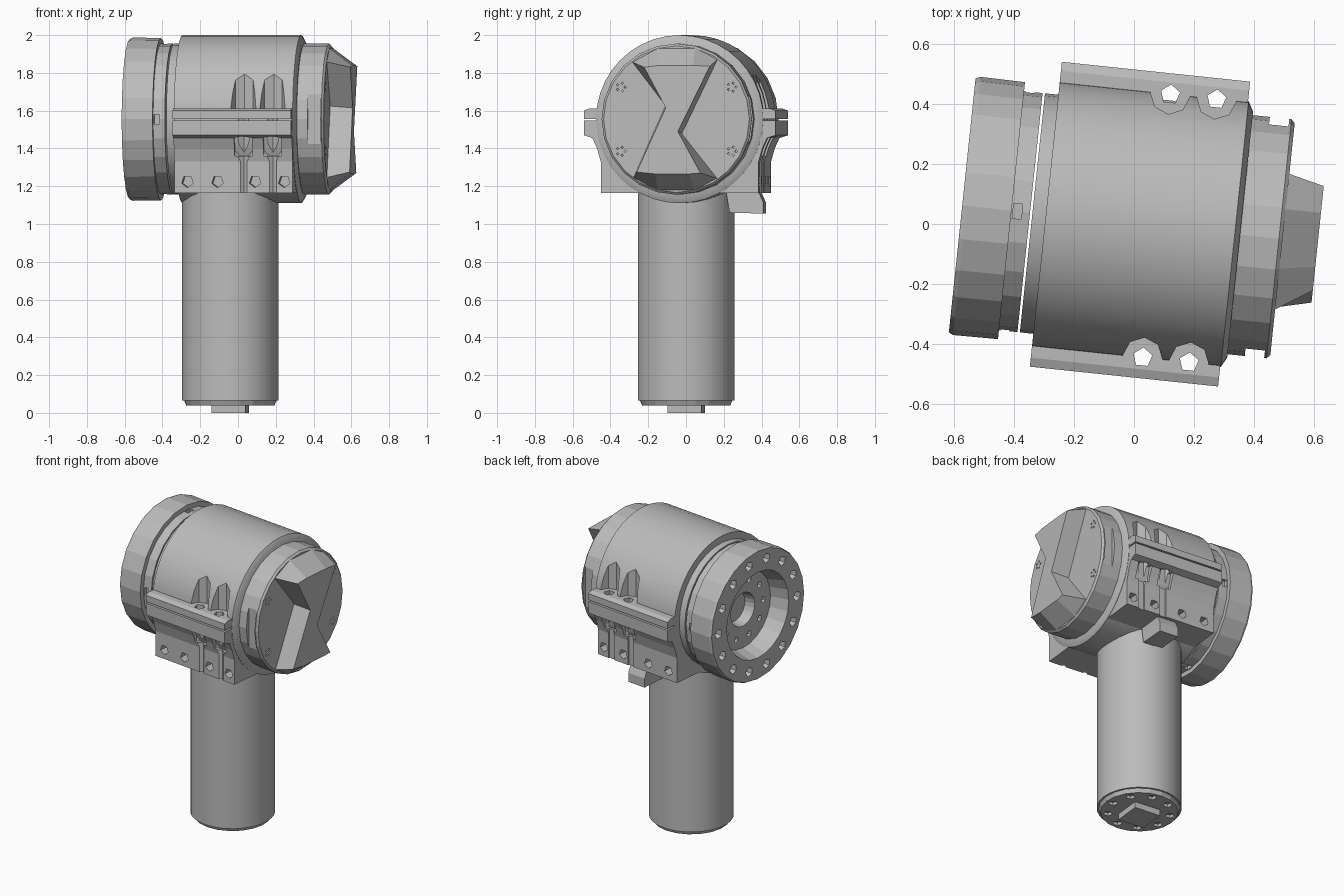
import bpy, bmesh
from math import sin, cos, pi, radians
from mathutils import Matrix, Vector

cube = bpy.data.objects.get("Cube")
if cube:
    bpy.data.objects.remove(cube, do_unlink=True)

ZC = 1.555                      # height of the drum axis
X, Y, Z = Vector((1, 0, 0)), Vector((0, 1, 0)), Vector((0, 0, 1))
PLACE = Matrix.Translation((0.015, 0, 0)) @ Matrix.Rotation(radians(-6), 4, 'Z')

grey = bpy.data.materials.new("machined_grey")
grey.use_nodes = True
grey.diffuse_color = (0.5, 0.5, 0.5, 1)
grey.node_tree.nodes["Principled BSDF"].inputs["Base Color"].default_value = (0.5, 0.5, 0.5, 1)
parts = []


def finish(name, bm, smooth=False, cutter=False):
    bmesh.ops.recalc_face_normals(bm, faces=bm.faces)
    me = bpy.data.meshes.new(name)
    bm.to_mesh(me)
    bm.free()
    ob = bpy.data.objects.new(name, me)
    bpy.context.collection.objects.link(ob)
    if not cutter:
        me.materials.append(grey)
        parts.append((ob, smooth))
    return ob


def add_cyl(bm, centre, axis, r, depth, seg, r2=None):
    m = Matrix.Translation(centre) @ Z.rotation_difference(axis).to_matrix().to_4x4()
    bmesh.ops.create_cone(bm, cap_ends=True, segments=seg, radius1=r,
                          radius2=r if r2 is None else r2, depth=depth, matrix=m)


def add_box(bm, centre, size):
    m = Matrix.Translation(centre) @ Matrix.Diagonal((*size, 1))
    bmesh.ops.create_cube(bm, size=1, matrix=m)


def lathe(name, profile, seg, smooth):
    """Revolve (distance along axis, radius) points round the drum axis."""
    bm = bmesh.new()
    vs = [bm.verts.new((u, 0, ZC + r)) for u, r in profile]
    es = [bm.edges.new(p) for p in zip(vs, vs[1:])]
    bmesh.ops.spin(bm, geom=vs + es, cent=(0, 0, ZC), axis=X, angle=2 * pi,
                   steps=seg, use_duplicate=False)
    bmesh.ops.remove_doubles(bm, verts=bm.verts, dist=0.0005)
    return finish(name, bm, smooth)


def loft(name, a, b, u0, u1, smooth=False):
    """Join two matching (across, height) outlines at u0 and u1."""
    bm = bmesh.new()
    ra = [bm.verts.new((u0, *p)) for p in a]
    rb = [bm.verts.new((u1, *p)) for p in b]
    bm.faces.new(ra)
    bm.faces.new(rb)
    for i in range(len(a)):
        j = (i + 1) % len(a)
        bm.faces.new((ra[i], ra[j], rb[j], rb[i]))
    return finish(name, bm, smooth)


def cut(ob, bm):
    tool = finish(ob.name + "_cutter", bm, cutter=True)
    tool.hide_render = True
    mod = ob.modifiers.new("cut", 'BOOLEAN')
    mod.operation, mod.solver, mod.object, mod.use_self = 'DIFFERENCE', 'EXACT', tool, True
    dg = bpy.context.evaluated_depsgraph_get()
    me = bpy.data.meshes.new_from_object(ob.evaluated_get(dg))
    ob.modifiers.clear()
    ob.data = me
    bpy.data.objects.remove(tool, do_unlink=True)


def around(count, r):
    return [(r * cos(2 * pi * i / count), r * sin(2 * pi * i / count)) for i in range(count)]


def ear_bolts(bm, r, z0, z1, seg):
    for u in (0.06, 0.215):
        for s in (-1, 1):
            add_cyl(bm, (u, s * 0.44, (z0 + z1) / 2), Z, r, z1 - z0, seg)


# Main drum with bolt pockets above the clamp ears
drum = lathe("drum_body", [(-0.31, 0), (-0.31, 0.445), (0.322, 0.445), (0.34, 0.412),
                           (0.34, 0)], 40, True)
bm = bmesh.new()
ear_bolts(bm, 0.066, 1.61, 1.8, 8)
ear_bolts(bm, 0.033, 1.2, 1.7, 5)
cut(drum, bm)

# Lower housing with mounting pads and lower ears
half = [(0.42, 1.165), (0.42, 1.33), (0.44, 1.4), (0.465, 1.455), (0.51, 1.47), (0.51, 1.547)]
outline = half + [(-v, z) for v, z in reversed(half)]
housing = loft("lower_clamp", outline, outline, -0.31, 0.32)
bm = bmesh.new()
ear_bolts(bm, 0.033, 1.1, 1.7, 5)
ear_bolts(bm, 0.055, 1.36, 1.462, 6)
for u in (-0.24, -0.08, 0.12, 0.275):
    for s in (-1, 1):
        add_cyl(bm, (u, s * 0.42, 1.225), Y, 0.032, 0.12, 5)
cut(housing, bm)

# Upper ears
for side, s in (("left", 1), ("right", -1)):
    ear = [(s * v, z) for v, z in ((0.4, 1.557), (0.51, 1.557), (0.51, 1.6),
                                   (0.48, 1.612), (0.4, 1.612))]
    ob = loft(f"upper_ear_{side}", ear, ear, -0.31, 0.32)
    bm = bmesh.new()
    ear_bolts(bm, 0.033, 1.4, 1.8, 5)
    cut(ob, bm)

# Spacer ring and end flange with bore
lathe("spacer_ring", [(-0.355, 0), (-0.355, 0.4), (-0.3, 0.4), (-0.3, 0)], 32, True)
flange = lathe("end_flange", [(-0.363, 0), (-0.363, 0.4), (-0.425, 0.4), (-0.425, 0.43),
                              (-0.575, 0.432), (-0.59, 0.425), (-0.59, 0.285), (-0.47, 0.255),
                              (-0.47, 0.11), (-0.4, 0.1), (-0.4, 0)], 24, False)
bm = bmesh.new()
for v, w in around(14, 0.36):
    add_cyl(bm, (-0.58, v, ZC + w), X, 0.045, 0.09, 5, 0.012)
for v, w in around(10, 0.19):
    add_cyl(bm, (-0.47, v, ZC + w), X, 0.03, 0.05, 5, 0.01)
for v, w in around(4, 0.4):
    add_box(bm, (-0.405, v, ZC + w), (0.03, 0.05, 0.05))
cut(flange, bm)

# Front cap with side windows and screw recesses
cap = lathe("front_cap", [(0.32, 0), (0.32, 0.4), (0.47, 0.4), (0.482, 0.388), (0.482, 0)],
            24, False)
bm = bmesh.new()
for s in (-1, 1):
    add_box(bm, (0.43, s * 0.41, ZC), (0.065, 0.07, 0.28))
    for t in (-1, 1):
        for v, w in around(5, 0.022):
            add_cyl(bm, (0.48, s * 0.295 + v, ZC + t * 0.17 + w), X, 0.007, 0.03, 4)
cut(cap, bm)

# Raised hourglass boss on the cap
base = [(-0.24, 0.305), (-0.1, 0.38), (0.1, 0.38), (0.22, 0.318), (0.03, -0.075),
        (0.22, -0.315), (0.1, -0.38), (-0.1, -0.38), (-0.23, -0.31), (-0.06, 0.07)]
top = [(-0.16, 0.275), (-0.08, 0.285), (0.1, 0.285), (0.19, 0.28), (0.02, -0.065),
       (0.14, -0.285), (0.08, -0.29), (-0.1, -0.29), (-0.2, -0.28), (-0.045, 0.06)]
boss = loft("hourglass_boss", [(v, ZC + w) for v, w in base],
            [(v, ZC + w) for v, w in top], 0.475, 0.6)

# Handle column
PX, PY = -0.055, -0.005
bm = bmesh.new()
add_cyl(bm, (PX, PY, 0.6425), Z, 0.256, 1.155, 40)
finish("handle_column", bm, True)

# Column end plate with a ring of screw pits
bm = bmesh.new()
add_cyl(bm, (PX, PY, 0.0575), Z, 0.235, 0.035, 20, 0.25)
plate = finish("column_end_plate", bm)
bm = bmesh.new()
for v, w in around(9, 0.19):
    add_cyl(bm, (PX + v, PY + w, 0.045), Z, 0.028, 0.03, 5)
cut(plate, bm)

# Square foot
bm = bmesh.new()
add_box(bm, (PX, PY, 0.025), (0.18, 0.18, 0.05))
finish("square_foot", bm)

# Small bracket under the housing
tab = [(0.22, 1.18), (0.24, 1.06), (0.42, 1.055), (0.42, 1.115), (0.39, 1.18)]
loft("under_bracket", tab, tab, -0.05, 0.08)

# Place everything and shade
for ob, smooth in parts:
    ob.matrix_world = PLACE
    if smooth:
        bpy.ops.object.select_all(action='DESELECT')
        ob.select_set(True)
        bpy.context.view_layer.objects.active = ob
        bpy.ops.object.shade_smooth_by_angle(angle=radians(30))
